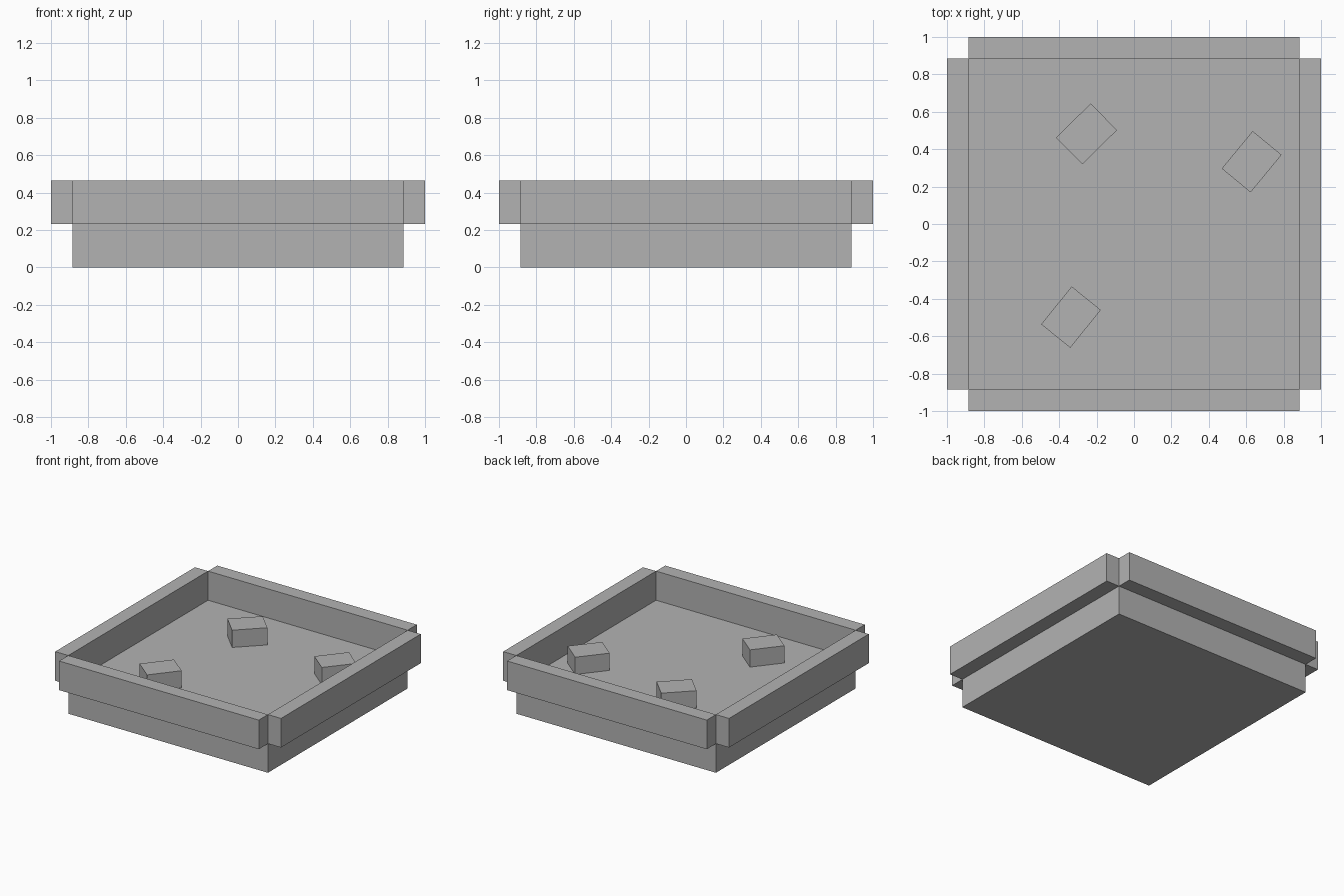
import bpy
from math import radians, pi, cos, sin

default = bpy.data.objects.get("Cube")
if default:
    bpy.data.objects.remove(default, do_unlink=True)

# Single flat grey
grey = bpy.data.materials.new("plain_grey")
grey.use_nodes = True
colour = (0.45, 0.45, 0.45, 1)
grey.diffuse_color = colour
grey.node_tree.nodes["Principled BSDF"].inputs["Base Color"].default_value = colour

INNER = 0.884   # half width of the base
FLOOR = 0.233   # top of the base
RIM = 0.466     # top of the walls


def box(name, size, centre, angle=0.0):
    bpy.ops.mesh.primitive_cube_add(size=1, location=centre, rotation=(0, 0, angle))
    obj = bpy.context.object
    obj.name = name
    obj.scale = size
    bpy.ops.object.transform_apply(location=False, rotation=False, scale=True)
    obj.data.materials.append(grey)
    return obj


# Base slab
box("base", (2 * INNER, 2 * INNER, FLOOR), (0, 0, FLOOR / 2))

# Four walls hung just outside the base edges, leaving the corners open
thickness = 1 - INNER
reach = INNER + thickness / 2
for i, side in enumerate(("left", "back", "right", "front")):
    a = i * pi / 2
    box(side + "_wall", (thickness, 2 * INNER, RIM - FLOOR),
        (reach * cos(a), reach * sin(a), (FLOOR + RIM) / 2), a)

# Loose blocks resting on the floor
BLOCK_HEIGHT = 0.138
for name, x, y, turn in (("back_block", -0.254, 0.482, 44.5),
                         ("left_block", 0.629, 0.333, 50.5),
                         ("front_block", -0.337, -0.498, 51)):
    box(name, (0.26, 0.2, BLOCK_HEIGHT), (x, y, FLOOR + BLOCK_HEIGHT / 2), radians(turn))
